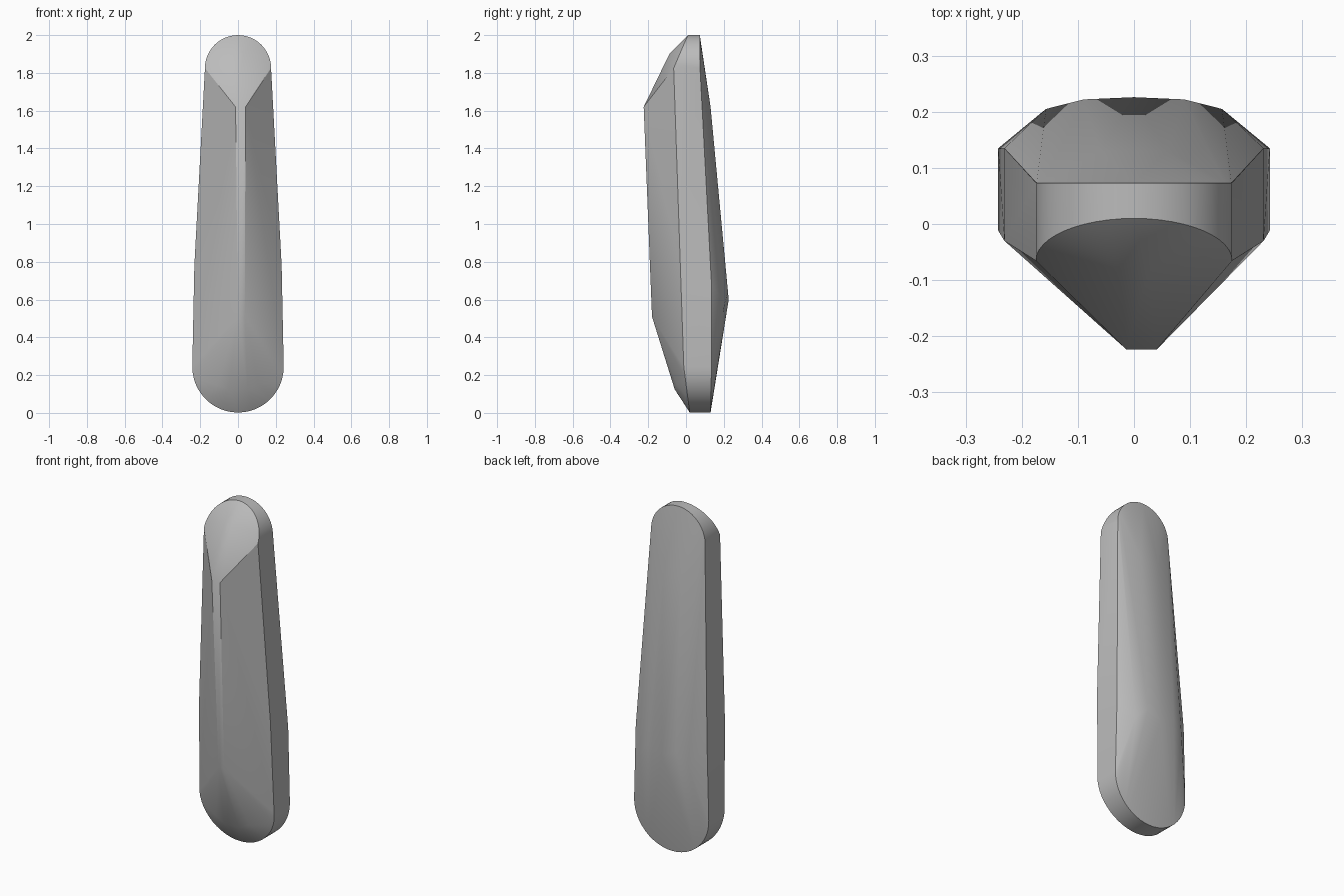
import bpy, bmesh, math

cube = bpy.data.objects.get("Cube")
if cube:
    bpy.data.objects.remove(cube, do_unlink=True)

SEGMENTS = 24


def cap(radius, centre_z, direction):
    """Half circle outline of one rounded end, as (x, z) pairs."""
    angles = [math.pi * i / SEGMENTS for i in range(SEGMENTS + 1)]
    return [(radius * math.cos(a), centre_z + direction * radius * math.sin(a))
            for a in angles]


def mirrored(x, y, z):
    return [(x, y, z), (-x, y, z)]


points = []

# Rounded top end: the front edge sweeps forward towards the sides
for x, z in cap(0.175, 1.825, 1):
    points += [(x, 0.01 - 0.43 * (2 - z), z), (x, 0.073, z)]

# Rounded bottom end, slightly wider
for x, z in cap(0.242, 0.244, -1):
    points += [(x, 0.02 - 0.13 * z, z), (x, 0.13 + 0.02 * z, z)]

# Slight swell along the side walls
points += mirrored(0.231, -0.03, 0.78) + mirrored(0.231, 0.135, 0.68)

# Narrow front ridge
for y, z, left, right in ((-0.224, 1.62, -0.013, 0.04),
                          (-0.18, 0.51, 0.0, 0.036)):
    points += [(left, y, z), (right, y, z)]

# Rounded shoulders above and below the ridge
points += mirrored(0.025, -0.088, 1.9)
points += mirrored(0.11, -0.05, 0.15) + mirrored(0.05, -0.06, 0.125)

# Back belly and the taper above it
points += mirrored(0.157, 0.205, 0.58) + mirrored(0.09, 0.222, 0.64)
points += [(0, 0.226, 0.6)] + mirrored(0.06, 0.13, 1.62)

# Faceted body wrapped around the guide points
bm = bmesh.new()
for p in points:
    bm.verts.new(p)
bmesh.ops.remove_doubles(bm, verts=bm.verts[:], dist=0.0005)
hull = bmesh.ops.convex_hull(bm, input=bm.verts[:])
spare = {v for v in hull["geom_interior"] + hull["geom_unused"]
         if isinstance(v, bmesh.types.BMVert)}
bmesh.ops.delete(bm, geom=list(spare), context='VERTS')
bmesh.ops.recalc_face_normals(bm, faces=bm.faces[:])

mesh = bpy.data.meshes.new("tapered_body")
bm.to_mesh(mesh)
bm.free()
body = bpy.data.objects.new("tapered_body", mesh)
bpy.context.collection.objects.link(body)

# Plain grey finish
grey = bpy.data.materials.new("grey")
grey.use_nodes = True
colour = (0.5, 0.5, 0.5, 1)
grey.diffuse_color = colour
grey.node_tree.nodes["Principled BSDF"].inputs["Base Color"].default_value = colour
mesh.materials.append(grey)

bpy.ops.object.select_all(action='DESELECT')
body.select_set(True)
bpy.context.view_layer.objects.active = body
bpy.ops.object.shade_smooth_by_angle(angle=math.radians(30))
